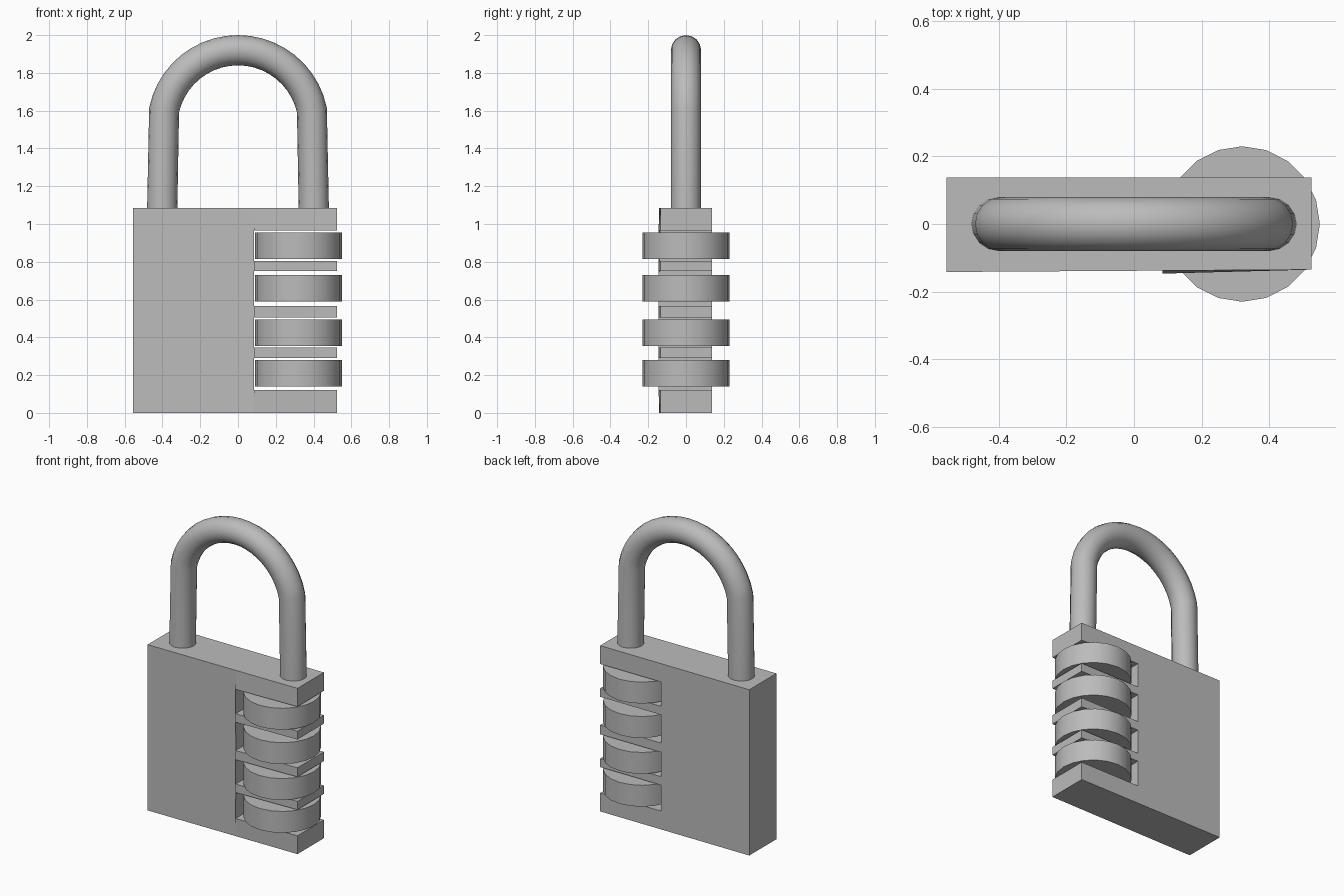
import bpy, bmesh, math

cube = bpy.data.objects.get("Cube")
if cube:
    bpy.data.objects.remove(cube, do_unlink=True)

# Single grey material
grey = bpy.data.materials.new("grey metal")
grey.use_nodes = True
colour = (0.5, 0.5, 0.5, 1)
grey.diffuse_color = colour
grey.node_tree.nodes["Principled BSDF"].inputs["Base Color"].default_value = colour


def add_object(name, data):
    obj = bpy.data.objects.new(name, data)
    bpy.context.collection.objects.link(obj)
    data.materials.append(grey)
    return obj


def smooth(obj):
    bpy.ops.object.select_all(action="DESELECT")
    obj.select_set(True)
    bpy.context.view_layer.objects.active = obj
    bpy.ops.object.shade_smooth_by_angle(angle=math.radians(35))


LEFT, SLOT, RIGHT = -0.555, 0.085, 0.525
HEIGHT, DEPTH = 1.085, 0.138
slots = [(0.12, 0.29), (0.345, 0.505), (0.565, 0.75), (0.805, 0.965)]

# Body: comb-shaped profile extruded from front to back
profile = [(LEFT, 0), (RIGHT, 0)]
for low, high in slots:
    profile += [(RIGHT, low), (SLOT, low), (SLOT, high), (RIGHT, high)]
profile += [(RIGHT, HEIGHT), (LEFT, HEIGHT)]
bm = bmesh.new()
front = bm.faces.new([bm.verts.new((x, -DEPTH, z)) for x, z in profile])
extruded = bmesh.ops.extrude_face_region(bm, geom=[front])["geom"]
for v in extruded:
    if isinstance(v, bmesh.types.BMVert):
        v.co.y = DEPTH
bmesh.ops.bisect_plane(bm, geom=bm.verts[:] + bm.edges[:] + bm.faces[:],
                       plane_co=(SLOT, 0, 0), plane_no=(1, 0, 0), dist=0.001)
# Slight unevenness of the front face
for v in bm.verts:
    if v.co.y < 0:
        v.co.y = -0.142 + 0.007 * (v.co.x - LEFT) / (RIGHT - LEFT)
        if abs(v.co.x - SLOT) < 0.01 and 0.01 < v.co.z < HEIGHT - 0.01:
            v.co.y -= 0.009
bmesh.ops.recalc_face_normals(bm, faces=bm.faces[:])
mesh = bpy.data.meshes.new("body")
bm.to_mesh(mesh)
bm.free()
add_object("body", mesh)

# Number wheels
for i, z in enumerate((0.21, 0.425, 0.66, 0.885)):
    bpy.ops.mesh.primitive_cylinder_add(vertices=20, radius=0.23, depth=0.14,
                                        location=(0.32, 0, z))
    wheel = bpy.context.object
    wheel.name = f"wheel_{i + 1}"
    wheel.data.materials.append(grey)
    smooth(wheel)

# Shackle: round tube along two legs and an arch
RADIUS, CENTRE, STEPS = 0.4, 1.52, 20
path = [(0.402, 1.04)]
for i in range(STEPS + 1):
    a = math.radians(12 + 156 * i / STEPS)
    path.append((RADIUS * math.cos(a), CENTRE + RADIUS * math.sin(a)))
path.append((-0.402, 1.04))
curve = bpy.data.curves.new("shackle", "CURVE")
curve.dimensions = "3D"
curve.bevel_depth = 0.08
curve.bevel_resolution = 6
curve.use_fill_caps = True
spline = curve.splines.new("POLY")
spline.points.add(len(path) - 1)
for point, (x, z) in zip(spline.points, path):
    point.co = (x, 0, z, 1)
shackle = add_object("shackle", curve)
bpy.ops.object.select_all(action="DESELECT")
shackle.select_set(True)
bpy.context.view_layer.objects.active = shackle
bpy.ops.object.convert(target="MESH")
smooth(bpy.context.object)
